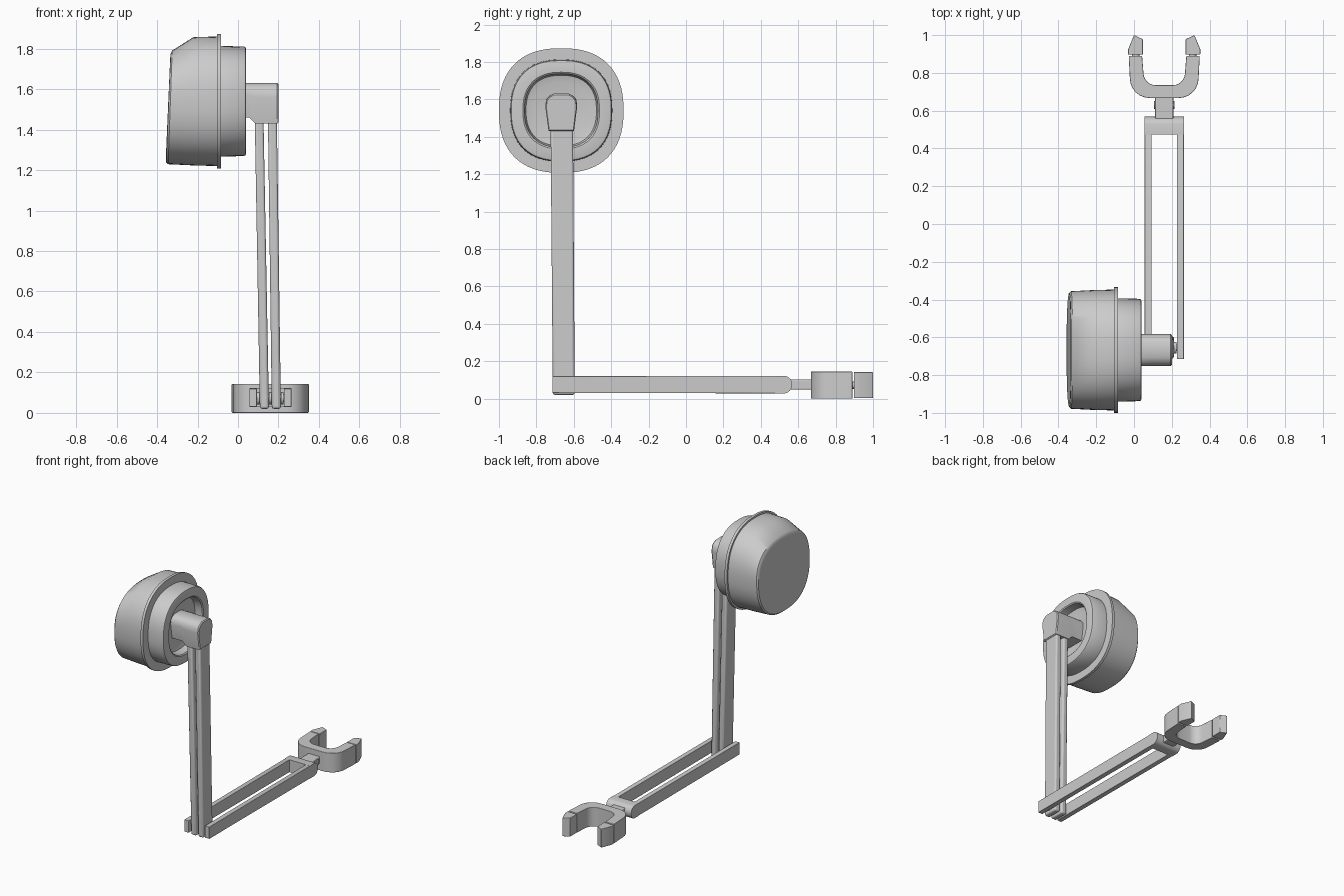
import bpy, bmesh
from math import sin, cos, pi, copysign
from mathutils import Vector

if "Cube" in bpy.data.objects:
    bpy.data.objects.remove(bpy.data.objects["Cube"])

CX = 0.16            # symmetry plane of arm and clamp
HY, HZ = -0.667, 1.54  # lamp head axis


def finish(name, bm, bevel=0):
    bmesh.ops.recalc_face_normals(bm, faces=bm.faces)
    me = bpy.data.meshes.new(name)
    bm.to_mesh(me)
    bm.free()
    ob = bpy.data.objects.new(name, me)
    bpy.context.collection.objects.link(ob)
    if bevel:
        m = ob.modifiers.new("bevel", 'BEVEL')
        m.width, m.segments, m.limit_method = bevel, 3, 'ANGLE'
    bpy.ops.object.select_all(action='DESELECT')
    ob.select_set(True)
    bpy.context.view_layer.objects.active = ob
    bpy.ops.object.shade_smooth_by_angle(angle=0.6)
    return ob


def loft(name, rings, bevel=0):
    bm = bmesh.new()
    vs = [[bm.verts.new(p) for p in r] for r in rings]
    n = len(vs[0])
    for a, b in zip(vs, vs[1:]):
        for i in range(n):
            j = (i + 1) % n
            bm.faces.new((a[i], a[j], b[j], b[i]))
    bm.faces.new(vs[0])
    bm.faces.new(vs[-1])
    return finish(name, bm, bevel)


def box(name, x, y, z, bevel=0):
    ring = lambda zz: [(x[0], y[0], zz), (x[1], y[0], zz), (x[1], y[1], zz), (x[0], y[1], zz)]
    return loft(name, [ring(z[0]), ring(z[1])], bevel)


def plate(name, pts, z0, z1, bevel=0):
    return loft(name, [[(x, y, z) for x, y in pts] for z in (z0, z1)], bevel)


def rod(name, a, b, r):
    a, b = Vector(a), Vector(b)
    q = (b - a).to_track_quat('Z', 'Y')
    ring = [q @ Vector((r * cos(t * pi / 12), r * sin(t * pi / 12), 0)) for t in range(24)]
    return loft(name, [[p + c for p in ring] for c in (a, b)])


def squircle(x, r, tilt=0, drop=0, n=2.4, count=64):
    pts = []
    for i in range(count):
        t = 2 * pi * i / count
        f = lambda v: copysign(abs(v) ** (2 / n), v)
        y, z = r * f(cos(t)), r * f(sin(t))
        if z > 0:
            z *= 1 - drop / r
        pts.append((x + tilt * (z + r) / (2 * r), HY + y, HZ + z))
    return pts


# lamp shell with slanted front, flange, rear drum and recess
loft("lamp_head", [
    squircle(-0.357, 0.285, 0.025, 0.07),
    squircle(-0.355, 0.302, 0.025, 0.066),
    squircle(-0.345, 0.311, 0.022, 0.06),
    squircle(-0.22, 0.317, 0, 0),
    squircle(-0.105, 0.32),
    squircle(-0.105, 0.333),
    squircle(-0.085, 0.333),
    squircle(-0.085, 0.273),
    squircle(0.03, 0.271),
    squircle(0.037, 0.267),
    squircle(0.04, 0.258),
    squircle(0.04, 0.205),
    squircle(0.034, 0.197),
    squircle(-0.02, 0.188),
    squircle(-0.03, 0.15),
])

# neck joining the lamp to the upright
half = [(0.068, 0), (0.085, 0.13), (0.08, 0.165), (0.066, 0.185), (0.04, 0.2)]
outline = half + [(-y, z) for y, z in reversed(half)]


def neck_ring(x, bottom, s=1.0):
    return [(x, HY + y * s, bottom + z * s * (1.63 - bottom) / 0.2 + (1 - s) * 0.1)
            for y, z in outline]


loft("lamp_neck", [neck_ring(-0.04, 1.46), neck_ring(0.055, 1.46), neck_ring(0.085, 1.43),
                   neck_ring(0.193, 1.43), neck_ring(0.2, 1.43, 0.94)])

# slightly leaning twin uprights
for i, (b0, b1, t0, t1) in enumerate([(0.108, 0.153, 0.083, 0.126), (0.167, 0.212, 0.148, 0.192)]):
    rect = lambda x0, x1, y0, y1, z: [(x0, y0, z), (x1, y0, z), (x1, y1, z), (x0, y1, z)]
    loft(f"upright_bar_{i + 1}", [rect(b0, b1, -0.712, -0.595, 0.02),
                                  rect(t0, t1, -0.724, -0.604, 1.45)], 0.012)

# twin horizontal bars with a rounded rear end
side = [(-0.715, 0.03), (0.53, 0.028)]
side += [(0.525 + 0.043 * sin(t * pi / 8), 0.075 - 0.047 * cos(t * pi / 8)) for t in range(1, 8)]
side += [(0.53, 0.122), (-0.715, 0.12)]
for sx, tag in ((-1, "left"), (1, "right")):
    xs = (CX + sx * 0.067, CX + sx * 0.104)
    loft(f"arm_bar_{tag}", [[(x, y, z) for y, z in side] for x in xs], 0.003)
block = [(0.475, 0.028)] + side[1:-1] + [(0.475, 0.122)]
loft("arm_end_block", [[(x, y, z) for y, z in block] for x in (0.056, 0.264)])

# hinge pin and washers through the elbow
rod("elbow_pin", (0.06, -0.655, 0.072), (0.26, -0.655, 0.072), 0.018)
for i, x in enumerate((0.095, 0.153, 0.212)):
    rod(f"elbow_washer_{i + 1}", (x, -0.655, 0.072), (x + 0.014, -0.655, 0.072), 0.03)

# swivel between arm and clamp
box("swivel_block", (0.112, 0.208), (0.55, 0.68), (0.048, 0.102), 0.006)
rod("swivel_pin", (0.105, 0.63, 0.075), (0.215, 0.63, 0.075), 0.022)


# U-shaped clamp
def corner(cx, cy, r):
    return [(cx - r * cos(t * pi / 12), cy - r * sin(t * pi / 12)) for t in range(7)]


outer = [(-0.028, 0.89)] + corner(-0.022 + 0.105, 0.772, 0.105)
inner = [(0.043, 0.89)] + corner(0.05 + 0.065, 0.8, 0.065)
mir = lambda pts: [(2 * CX - x, y) for x, y in reversed(pts)]
loop = outer + mir(outer) + list(reversed(mir(inner))) + list(reversed(inner))
plate("clamp_body", loop, 0, 0.144, 0.003)

# clamp jaw tips on small pins
tip = [(-0.031, 0.897), (-0.031, 0.925), (0.0, 1.0), (0.047, 0.978), (0.047, 0.897)]
for tag, pts in (("left", tip), ("right", mir(tip))):
    plate(f"jaw_tip_{tag}", pts, 0.003, 0.142, 0.003)
    x = 0.01 if tag == "left" else 2 * CX - 0.01
    rod(f"jaw_pin_{tag}", (x, 0.87, 0.072), (x, 0.91, 0.072), 0.02)
